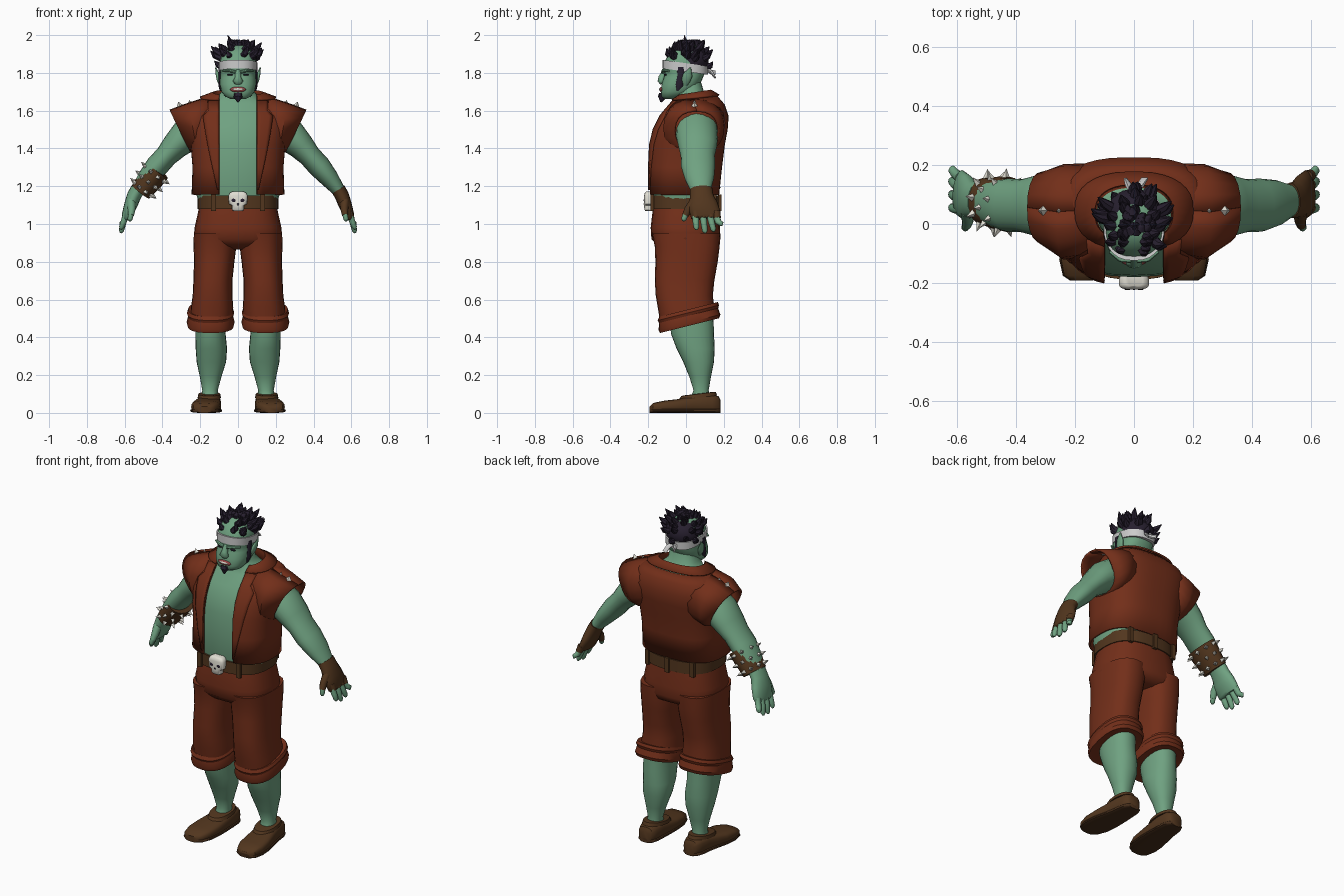
import bpy, bmesh, random
from math import sin, cos, pi, asin, copysign
from mathutils import Vector as V

random.seed(4)

def material(name, *rgb):
    m = bpy.data.materials.new(name)
    m.diffuse_color = (*rgb, 1)
    return m

SKIN = material("skin", .16, .36, .22)
CLOTH = material("cloth", .17, .028, .01)
BROWN = material("leather", .085, .037, .013)
DARK = material("hair", .02, .014, .028)
BONE = material("bone", .75, .73, .65)
BAND = material("band", .55, .55, .58)
LIP = material("lip", .3, .06, .06)

def loft(name, parts, mat, closed=True, sub=0, solid=0, angle=40):
    """Skin each list of rings; one object holds all the parts."""
    bm = bmesh.new()
    for rings in parts:
        vs = [[bm.verts.new(p) for p in r] for r in rings]
        n = len(vs[0])
        for a, b in zip(vs, vs[1:]):
            for i in range(n if closed else n - 1):
                j = (i + 1) % n
                bm.faces.new((a[i], a[j], b[j], b[i]))
        if closed:
            bm.faces.new(vs[0])
            bm.faces.new(vs[-1])
    bmesh.ops.recalc_face_normals(bm, faces=bm.faces)
    me = bpy.data.meshes.new(name)
    bm.to_mesh(me)
    bm.free()
    ob = bpy.data.objects.new(name, me)
    bpy.context.collection.objects.link(ob)
    me.materials.append(mat)
    bpy.ops.object.select_all(action='DESELECT')
    ob.select_set(True)
    bpy.context.view_layer.objects.active = ob
    bpy.ops.object.shade_smooth_by_angle(angle=angle * pi / 180)
    if sub:
        ob.modifiers.new("smooth", 'SUBSURF').levels = sub
        ob.modifiers["smooth"].render_levels = sub
    if solid:
        m = ob.modifiers.new("thickness", 'SOLIDIFY')
        m.thickness, m.offset = solid, 0
    return ob

def power(v, p):
    return copysign(abs(v) ** p, v)

def oval(z, a, y0, y1, n=2.4, cx=0, tilt=0, k=24, gap=0):
    """Horizontal rounded section, optionally open at the front."""
    p, mid, b = 2 / n, (y0 + y1) / 2, (y1 - y0) / 2
    t0 = asin((gap / a) ** (1 / p)) if gap else 0
    ts = [t0 + (2 * pi - 2 * t0) * i / (k - 1 if gap else k) for i in range(k)]
    pts = [(cx + a * power(sin(t), p), mid - b * power(cos(t), p)) for t in ts]
    return [V((x, y, z + tilt * (y - mid))) for x, y in pts]

def tube(path, k=12):
    """Elliptical tube through (x, y, z, radius1, radius2) points."""
    c = [V(p[:3]) for p in path]
    d = (c[-1] - c[0]).normalized()
    ref = V((0, 1, 0)) if abs(d.y) < .85 else V((1, 0, 0))
    rings = []
    for i, p in enumerate(path):
        t = (c[min(i + 1, len(c) - 1)] - c[max(i - 1, 0)]).normalized()
        v = t.cross(ref).normalized()
        u = v.cross(t)
        rings.append([c[i] + u * p[3] * cos(2 * pi * j / k) + v * p[4] * sin(2 * pi * j / k) for j in range(k)])
    return rings

def mirror(parts):
    return [[[V((-p.x, p.y, p.z)) for p in r] for r in part] for part in parts]

def both(parts):
    return parts + mirror(parts)

def spike(base, d, r, h, k=4):
    b = V(base)
    return tube([(*b, r, r), (*(b + V(d).normalized() * h), r * .03, r * .03)], k)

def blob(name, loc, scale, mat):
    bpy.ops.mesh.primitive_uv_sphere_add(segments=16, ring_count=10, location=loc)
    ob = bpy.context.object
    ob.name, ob.scale = name, scale
    ob.data.materials.append(mat)
    bpy.ops.object.shade_smooth()
    return ob

# Torso and neck, inset from the vest outline
VEST = [(1.155, .24, -.192, .17), (1.3, .235, -.194, .185), (1.42, .245, -.188, .2), (1.5, .255, -.168, .215),
        (1.57, .262, -.133, .22), (1.63, .235, -.085, .2), (1.67, .18, -.05, .165)]
body = [oval(1.05, .19, -.15, .15)]
body += [oval(z, a - .02, y0 + .014, y1 - .02, 2.7) for z, a, y0, y1 in VEST[:-1]]
body += [oval(1.665, .12, -.055, .12), oval(1.70, .088, -.06, .095), oval(1.75, .08, -.05, .08)]
loft("torso", [body], SKIN, angle=60)

# Vest body, sleeves, collar and lapels
loft("vest", [[oval(z, a, y0, y1, 2.7, k=40, gap=.1) for z, a, y0, y1 in VEST]], CLOTH, False, solid=.012)

def sleeve_ring(xt, zt, xb, zb, y0, y1, k=20):
    c, h = V(((xt + xb) / 2, (y0 + y1) / 2, (zt + zb) / 2)), V(((xt - xb) / 2, 0, (zt - zb) / 2))
    pts = [c + h * power(cos(2 * pi * i / k), .85) + V((0, (y1 - y0) / 2 * power(sin(2 * pi * i / k), .85), 0))
           for i in range(k)]
    return pts + [pts[0].copy()]

sleeve = [sleeve_ring(.14, 1.675, .16, 1.4, -.1, .2), sleeve_ring(.26, 1.637, .215, 1.38, -.115, .197),
          sleeve_ring(.36, 1.6, .25, 1.385, -.06, .172)]
loft("sleeves", both([sleeve]), CLOTH, False, solid=.012)
loft("collar", [[oval(1.65, .128, -.06, .125, gap=.1, k=30), oval(1.692, .135, -.06, .135, tilt=.15, gap=.1, k=30),
                 oval(1.668, .2, -.085, .175, tilt=.1, gap=.1, k=30)]], CLOTH, False, solid=.01, angle=30)

def vest_front(x, z):
    for p, q in zip(VEST, VEST[1:]):
        if p[0] <= z <= q[0]:
            f = (z - p[0]) / (q[0] - p[0])
            a, y0, y1 = [u + (v - u) * f for u, v in zip(p[1:], q[1:])]
            return (y0 + y1) / 2 - (y1 - y0) / 2 * (1 - (x / a) ** 2.7) ** (1 / 2.7)

lapel = [[V((.1 + w * i / 4, vest_front(.1 + w * i / 4, z) - .01, z)) for i in range(5)]
         for z, w in ((1.18, .008), (1.3, .035), (1.42, .06), (1.5, .074), (1.57, .085), (1.6, .055), (1.65, .06))]
loft("lapels", both([lapel]), CLOTH, False, solid=.009)
studs = [spike((.252, .045, 1.632), (.25, 0, 1), .016, .024), spike((.305, .045, 1.615), (.35, 0, 1), .024, .034)]
loft("shoulder_spikes", both(studs), BONE)

# Arms, hands and fingers
arm = tube([(.18, .055, 1.52, .11, .1), (.28, .058, 1.465, .11, .088), (.335, .062, 1.41, .102, .072),
            (.38, .062, 1.36, .09, .06), (.43, .064, 1.305, .09, .061), (.485, .072, 1.24, .077, .05),
            (.535, .08, 1.175, .052, .034), (.55, .085, 1.15, .052, .032)], 20)
loft("arms", both([arm]), SKIN, angle=60)
palm = [tube([(.53, .08, 1.185, .06, .038), (.55, .083, 1.15, .062, .038), (.568, .09, 1.1, .078, .035),
              (.588, .105, 1.045, .08, .028), (.592, .107, 1.03, .07, .02)], 16)]
thumb = [tube([(.565, .045, 1.12, .026, .024), (.563, .012, 1.075, .022, .02), (.567, -.004, 1.045, .017, .016)])]
tip = [tube([(.566, 0, 1.055, .016, .015), (.572, -.012, 1.025, .014, .013), (.574, -.014, 1.015, .006, .006)])]
fingers = []
for y0, y1, z1 in ((.05, .055, .97), (.088, .1, .952), (.124, .145, .96), (.157, .185, .99)):
    fingers.append(tube([(.588, y0, 1.06, .019, .018), (.606, (y0 + y1) / 2, 1.01, .017, .016),
                         (.617, y1, z1 + .012, .015, .013), (.62, y1, z1, .007, .006)]))
loft("glove", palm + thumb, BROWN, angle=60)
loft("bare_hand", mirror(palm + thumb), SKIN, angle=60)
loft("fingers", both(fingers + tip), SKIN, angle=60)
cut = [tube([(.586, y, 1.065, .022, .021), (.598, y + .005, 1.03, .02, .019)]) for y in (.05, .09, .128, .16)]
loft("glove_finger_sleeves", cut, BROWN)

# Spiked bracer on the -x arm
p0, p1 = V((-.425, .066, 1.285)), V((-.515, .078, 1.17))
rad = [(.094, .068), (.09, .068), (.078, .058)]
cs = [p0, p0.lerp(p1, .4), p1]
loft("bracer", [tube([(*c, *r) for c, r in zip(cs, rad)], 20)], BROWN)
axis = (p1 - p0).normalized()
side = axis.cross(V((0, 1, 0))).normalized()
up = side.cross(axis)
bits = []
for row, f in enumerate((.15, .5, .85)):
    for i in range(9):
        t = 2 * pi * (i + row % 2 / 2) / 9
        ry, rv = .095 - .016 * f, .07 - .011 * f
        bits.append(spike(p0.lerp(p1, f) + up * ry * cos(t) * .96 + side * rv * sin(t) * .96,
                          up * cos(t) * rv + side * sin(t) * ry, .014, .032))
loft("bracer_spikes", bits, BONE)

# Trousers with rolled cuffs
hips = [oval(z, a, y0, y1, 2.6) for z, a, y0, y1 in
        ((1.13, .2, -.17, .165), (1.06, .212, -.178, .172), (.98, .23, -.187, .18), (.92, .235, -.183, .182),
         (.885, .21, -.15, .17), (.865, .12, -.09, .12))]
loft("trouser_hips", [hips], CLOTH, angle=60)
leg = [oval(z, a, y0, y1, 2.5, cx) for z, cx, a, y0, y1 in
       ((.95, .122, .112, -.18, .182), (.88, .122, .113, -.165, .178), (.8, .126, .107, -.162, .168), (.7, .133, .103, -.165, .15),
        (.62, .135, .105, -.16, .142), (.56, .137, .112, -.15, .15), (.5, .14, .112, -.14, .15))]
loft("trouser_legs", both([leg]), CLOTH, angle=60)
cuff = [oval(z, a, y0, y1, 2.5, .145, .25) for z, a, y0, y1 in
        ((.545, .105, -.125, .145), (.548, .118, -.142, .168), (.53, .125, -.15, .175), (.515, .119, -.143, .17),
         (.48, .127, -.145, .182), (.462, .122, -.138, .175), (.465, .105, -.12, .155))]
loft("trouser_cuffs", both([cuff]), CLOTH, angle=30)

# Belt, loops and skull buckle
loft("belt", [[oval(z, .214, -.188, .176, 2.6, k=32) for z in (1.08, 1.15)]], BROWN)
for x, y in ((0, .178), (.13, -.178), (-.13, -.178), (.15, .152), (-.15, .152)):
    bpy.ops.mesh.primitive_cube_add(size=1, location=(x, y, 1.113))
    ob = bpy.context.object
    ob.name, ob.scale = "belt_loop", (.026, .018, .088)
    ob.data.materials.append(BROWN)
loft("skull_buckle", [[oval(z, a, -.222 + d, -.17, 3.5) for z, a, d in
     ((1.068, .024, .008), (1.075, .031, .002), (1.098, .032, 0), (1.106, .048, 0), (1.15, .051, 0), (1.165, .044, .004), (1.172, .03, .012))]], BONE)
for x in (-.022, .022):
    blob("skull_eye", (x, -.218, 1.125), (.013, .006, .011), DARK)
blob("skull_nose", (0, -.22, 1.105), (.005, .004, .007), DARK)

# Calves and shoes
calf = [oval(z, a, y0, y1, 2.2, cx) for z, cx, a, y0, y1 in
        ((.52, .145, .082, -.085, .145), (.42, .146, .08, -.08, .148), (.34, .141, .083, -.05, .152), (.27, .141, .078, -.015, .148),
         (.19, .145, .057, .018, .132), (.12, .148, .041, .04, .12), (.08, .15, .045, .025, .128), (.04, .152, .05, 0, .14))]
loft("calves", both([calf]), SKIN, angle=60)

def shoe(scale, top=None):
    rings = []
    for y, cx, w, h in ((-.192, .178, .035, .035), (-.175, .177, .06, .052), (-.12, .172, .076, .064), (-.05, .166, .077, .072),
                        (.02, .158, .069, .085), (.08, .153, .062, .096), (.14, .151, .057, .096), (.172, .15, .045, .088), (.182, .15, .03, .07)):
        h = top or h
        rings.append([V((cx + w * scale * power(cos(2 * pi * i / 20), .65), y, h / 2 + h / 2 * power(sin(2 * pi * i / 20), .65)))
                      for i in range(20)])
    return rings

loft("shoes", both([shoe(1)]), BROWN)
loft("soles", both([shoe(1.07, .024)]), material("sole", .06, .026, .01))
loft("shoe_rims", both([[oval(z, a, y0, y1, 2.2, .152, .12) for z, a, y0, y1 in
     ((.08, .062, -.04, .165), (.1, .058, -.025, .158), (.102, .047, -.01, .145))]]), BROWN)

# Head, face and ears
head = [oval(z, a, y0, y1, 2.5) for z, a, y0, y1 in
        ((1.662, .04, -.115, -.04), (1.675, .068, -.13, -.01), (1.7, .088, -.133, .04), (1.74, .097, -.13, .075), (1.775, .096, -.118, .09),
         (1.8, .094, -.112, .1), (1.815, .096, -.122, .102), (1.86, .096, -.114, .104), (1.91, .083, -.085, .095), (1.945, .045, -.04, .06))]
loft("head", [head], SKIN, angle=60)
loft("nose", [tube([(0, -.11, 1.815, .012, .014), (0, -.128, 1.775, .018, .017), (0, -.132, 1.757, .019, .028), (0, -.125, 1.744, .012, .02)])], SKIN, angle=70)
loft("brows", both([tube([(.012, -.122, 1.803, .01, .008), (.045, -.118, 1.813, .012, .009), (.08, -.092, 1.81, .008, .006)], 8)]), SKIN)
for x in (-.042, .042):
    blob("eye", (x, -.109, 1.79), (.016, .008, .005), DARK)
blob("lips", (0, -.129, 1.712), (.042, .012, .015), LIP)
blob("teeth", (0, -.135, 1.713), (.032, .008, .007), BONE)
ear = tube([(.09, -.005, 1.735, .012, .008), (.1, 0, 1.76, .024, .012), (.108, .01, 1.79, .025, .01), (.118, .024, 1.828, .003, .003)])
loft("ears", both([ear]), SKIN, angle=60)

# Goatee, sideburns, headband and knot tails
loft("goatee", [tube([(0, -.122, 1.69, .02, .024), (0, -.127, 1.672, .022, .024), (0, -.132, 1.645, .004, .004)], 8)], DARK)
burn = tube([(.092, -.025, 1.83, .022, .012), (.096, -.028, 1.78, .018, .008), (.097, -.035, 1.735, .02, .007), (.093, -.045, 1.705, .004, .004)], 8)
loft("sideburns", both([burn]), DARK)
loft("headband", [[oval(z, a, -.124, .117, 2.4, tilt=-.14, k=28) for z, a in ((1.807, .101), (1.852, .103))]], BAND)
loft("headband_tails", [tube([(x, .115, 1.815, .008, .012), (x * 2, .135, 1.803, .01, .014), (x * 3, .155, z, .004, .014)], 6)
                        for x, z in ((.012, 1.775), (-.01, 1.8))], BAND)

# Hair cap and swept spikes
blob("hair_cap", (0, .028, 1.865), (.098, .092, .082), DARK)
locks = [tube([(-.03, .01, 1.92, .022, .022), (-.035, -.004, 1.96, .015, .015), (-.055, -.008, 2.0, .001, .001)], 7)]
for i in range(70):
    az, el = random.uniform(0, 2 * pi), random.uniform(.1, 1.4)
    d = V((cos(az) * cos(el), sin(az) * cos(el), sin(el)))
    b = V((d.x * .082, .01 + d.y * .09, 1.86 + d.z * .07))
    if d.y > .3 and i % 3 == 0:
        b.z -= .05
    sweep = V((d.x * .75, d.y * .55 + .3, .55 + d.z * .35)).normalized()
    size = random.uniform(.055, .09)
    m, e = b + d * size * .45, b + d * size * .35 + sweep * size * .65
    e = V((max(-.145, min(.135, e.x)), max(-.11, min(.142, e.y)), min(1.975, e.z)))
    locks.append(tube([(*b, .021, .021), (*m.lerp(e, .25), .016, .016), (*e, .002, .002)], 7))
loft("hair_locks", locks, DARK)
